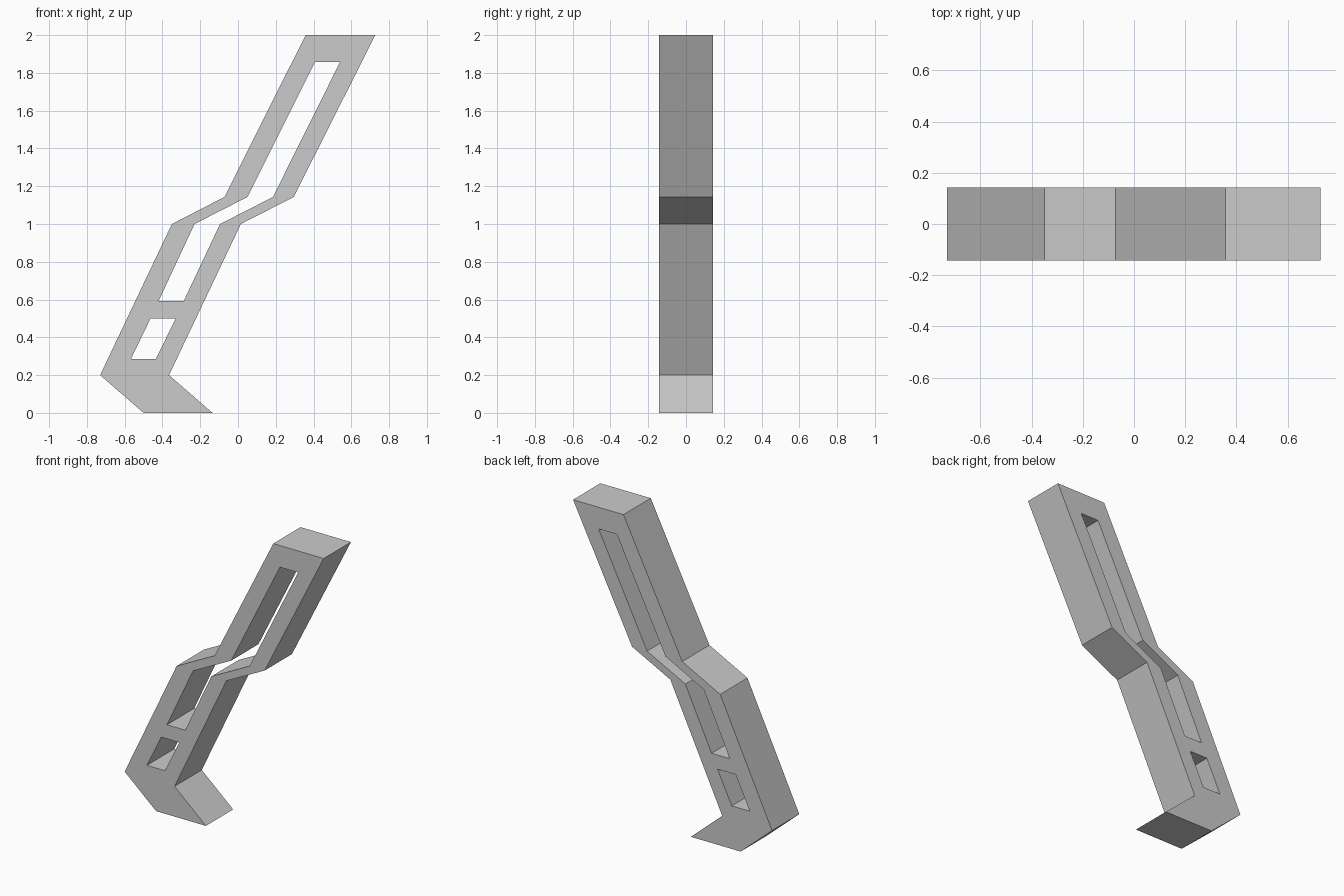
import bpy
import bmesh
from math import radians

if "Cube" in bpy.data.objects:
    bpy.data.objects.remove(bpy.data.objects["Cube"])

DEPTH = 0.285

# Profile loops in x, z: outer silhouette and two through windows
outline = [(-0.50, 0), (-0.135, 0), (-0.365, 0.2), (0.015, 1.0), (0.295, 1.143),
           (0.727, 2), (0.358, 2), (-0.072, 1.143), (-0.35, 1.0), (-0.73, 0.2)]
small_window = [(-0.567, 0.285), (-0.435, 0.285), (-0.33, 0.5), (-0.463, 0.5)]
long_window = [(-0.42, 0.593), (-0.287, 0.593), (-0.095, 1.0), (0.185, 1.143),
               (0.54, 1.857), (0.407, 1.857), (0.05, 1.143), (-0.23, 1.0)]


def add_loop(curve, points):
    spline = curve.splines.new('POLY')
    spline.points.add(len(points) - 1)
    for p, (x, z) in zip(spline.points, points):
        p.co = (x, z, 0, 1)
    spline.use_cyclic_u = True


# Filled, extruded profile standing upright
curve = bpy.data.curves.new("bracket_profile", 'CURVE')
curve.dimensions = '2D'
curve.fill_mode = 'BOTH'
curve.extrude = DEPTH / 2
for loop in (outline, small_window, long_window):
    add_loop(curve, loop)
bracket = bpy.data.objects.new("slotted_bracket", curve)
bracket.rotation_euler.x = radians(90)
bpy.context.collection.objects.link(bracket)

# Convert to a welded solid mesh
bpy.context.view_layer.objects.active = bracket
bracket.select_set(True)
bpy.ops.object.convert(target='MESH')
bpy.ops.object.transform_apply(location=False, rotation=True, scale=False)
bracket = bpy.context.object
bm = bmesh.new()
bm.from_mesh(bracket.data)
bmesh.ops.remove_doubles(bm, verts=bm.verts, dist=0.0005)
bmesh.ops.recalc_face_normals(bm, faces=bm.faces)
for f in bm.faces:
    f.smooth = False
bm.to_mesh(bracket.data)
bm.free()
